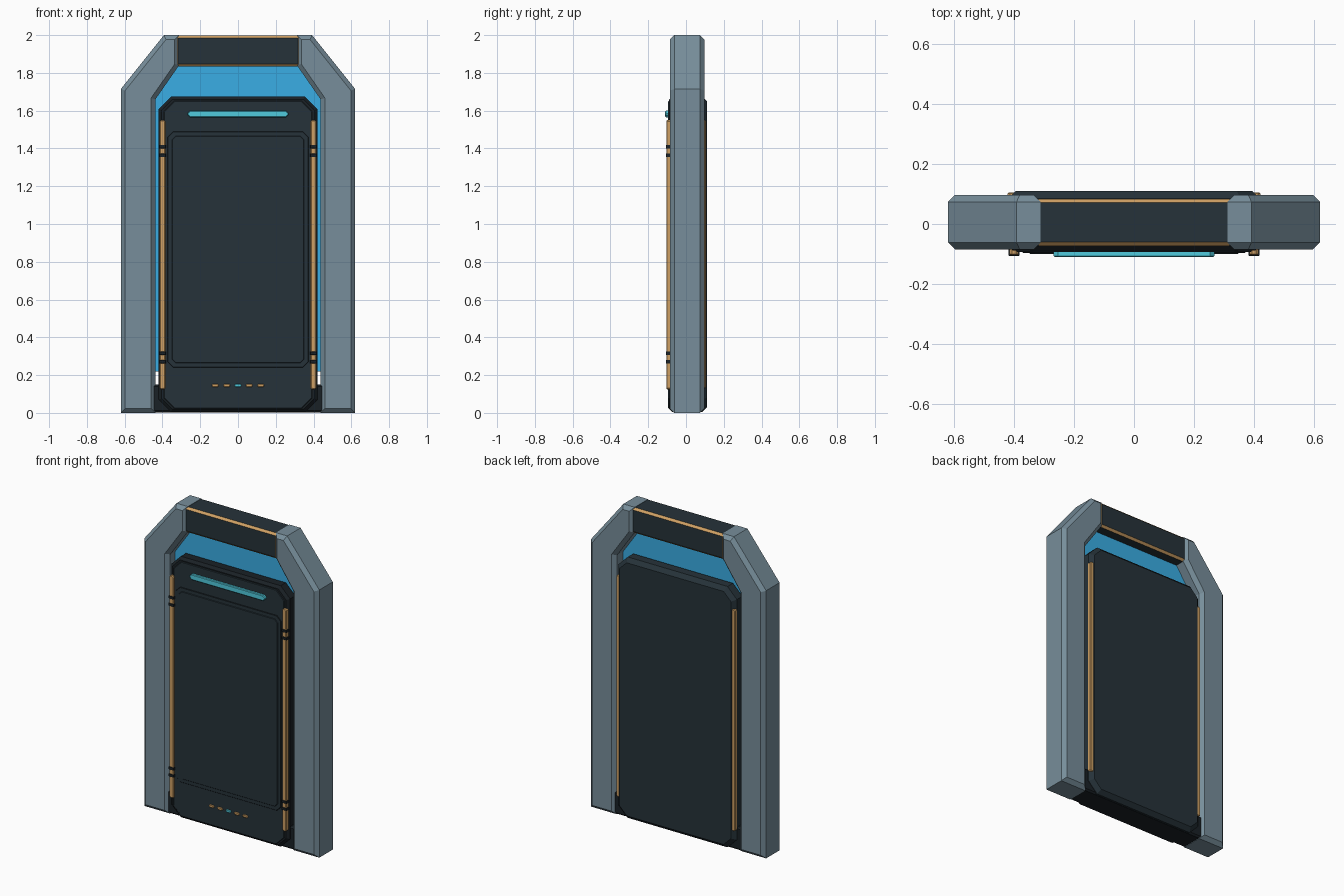
import bpy, bmesh

if "Cube" in bpy.data.objects:
    bpy.data.objects.remove(bpy.data.objects["Cube"], do_unlink=True)


def material(name, r, g, b):
    m = bpy.data.materials.new(name)
    m.use_nodes = True
    m.diffuse_color = (r, g, b, 1)
    m.node_tree.nodes["Principled BSDF"].inputs["Base Color"].default_value = (r, g, b, 1)
    return m


STEEL = material("blue grey steel", 0.185, 0.270, 0.325)
DARK = material("dark slate", 0.019, 0.032, 0.041)
BLACK = material("near black trim", 0.010, 0.015, 0.019)
GOLD = material("brushed gold", 0.62, 0.35, 0.125)
CYAN = material("cyan light", 0.08, 0.60, 0.73)
BLUE = material("bright blue", 0.042, 0.42, 0.78)


def prism(name, outline, y0, y1, mat, bevel=0.0, bevel_mat=None):
    """Extrude an x-z outline along y and chamfer the rims of both caps."""
    bm = bmesh.new()
    cap = bm.faces.new([bm.verts.new((x, y0, z)) for x, z in outline])
    new = bmesh.ops.extrude_face_region(bm, geom=[cap])["geom"]
    for v in new:
        if isinstance(v, bmesh.types.BMVert):
            v.co.y = y1
    bmesh.ops.recalc_face_normals(bm, faces=bm.faces)
    if bevel:
        rims = [e for e in bm.edges if abs(e.verts[0].co.y - e.verts[1].co.y) < 1e-6]
        bmesh.ops.bevel(bm, geom=rims, offset=bevel, offset_type='OFFSET',
                        segments=1, affect='EDGES')
    bm.normal_update()
    if bevel_mat:
        for f in bm.faces:
            f.material_index = int(0.2 < abs(f.normal.y) < 0.95)
    mesh = bpy.data.meshes.new(name)
    bm.to_mesh(mesh)
    bm.free()
    for m in (mat, bevel_mat):
        if m:
            mesh.materials.append(m)
    obj = bpy.data.objects.new(name, mesh)
    bpy.context.collection.objects.link(obj)
    return obj


def rect(x0, x1, z0, z1, c=0.0):
    """Rectangle outline with optionally clipped corners."""
    if not c:
        return [(x0, z0), (x1, z0), (x1, z1), (x0, z1)]
    return [(x0 + c, z0), (x1 - c, z0), (x1, z0 + c), (x1, z1 - c),
            (x1 - c, z1), (x0 + c, z1), (x0, z1 - c), (x0, z0 + c)]


# Frame: side rails, header and threshold
rail = [(0.62, 0), (0.62, 1.715), (0.392, 2), (0.312, 2),
        (0.312, 1.84), (0.437, 1.66), (0.437, 0)]
for side, s in (("left", 1), ("right", -1)):
    prism(f"{side}_rail", [(s * x, z) for x, z in rail], -0.085, 0.097, STEEL, 0.023)
prism("header", rect(-0.33, 0.33, 1.835, 1.998), -0.073, 0.084, DARK, 0.013, GOLD)
prism("threshold", rect(-0.47, 0.47, 0.003, 0.15), -0.07, 0.082, BLACK, 0.01)

# Blue sheet filling the opening behind the door slabs
sheet = [(0.45, 0.22), (0.45, 1.66), (0.325, 1.845)]
prism("blue_sheet", sheet + [(-x, z) for x, z in reversed(sheet)], -0.012, 0.012, BLUE)

# Door slabs
door = rect(-0.42, 0.42, 0.004, 1.675, 0.066)
prism("front_slab", door, -0.089, -0.005, BLACK, 0.016)
prism("front_panel", rect(-0.392, 0.392, 0.022, 1.652, 0.056), -0.094, -0.08, DARK, 0.003)
prism("back_slab", door, 0.005, 0.11, DARK, 0.025)

# Raised screen with a stepped rim
prism("screen_rim", rect(-0.373, 0.373, 0.24, 1.49, 0.03), -0.097, -0.085, DARK, 0.003, BLACK)
prism("screen", rect(-0.35, 0.35, 0.264, 1.466, 0.02), -0.1, -0.09, DARK, 0.003)

# Gold edge bars with dark clamps
for side, s in (("left", 1), ("right", -1)):
    prism(f"{side}_front_bar", rect(s * 0.4 - 0.015, s * 0.4 + 0.015, 0.125, 1.55, 0.008),
          -0.104, -0.08, GOLD, 0.004)
    prism(f"{side}_back_bar", rect(s * 0.408 - 0.014, s * 0.408 + 0.014, 0.13, 1.55, 0.008),
          0.08, 0.105, GOLD, 0.004)
    for i, z in enumerate((0.27, 0.315, 1.363, 1.41)):
        prism(f"{side}_clamp_{i + 1}", rect(s * 0.4 - 0.018, s * 0.4 + 0.018, z - 0.009, z + 0.009),
              -0.107, -0.08, BLACK, 0.002)

# Light bar and indicator row
prism("light_bar", rect(-0.268, 0.268, 1.564, 1.6, 0.014), -0.11, -0.09, CYAN, 0.004)
for i in range(-2, 3):
    prism(f"indicator_{i + 3}", rect(i * 0.06 - 0.018, i * 0.06 + 0.018, 0.136, 0.154, 0.006),
          -0.101, -0.09, GOLD if i else CYAN, 0.003)
